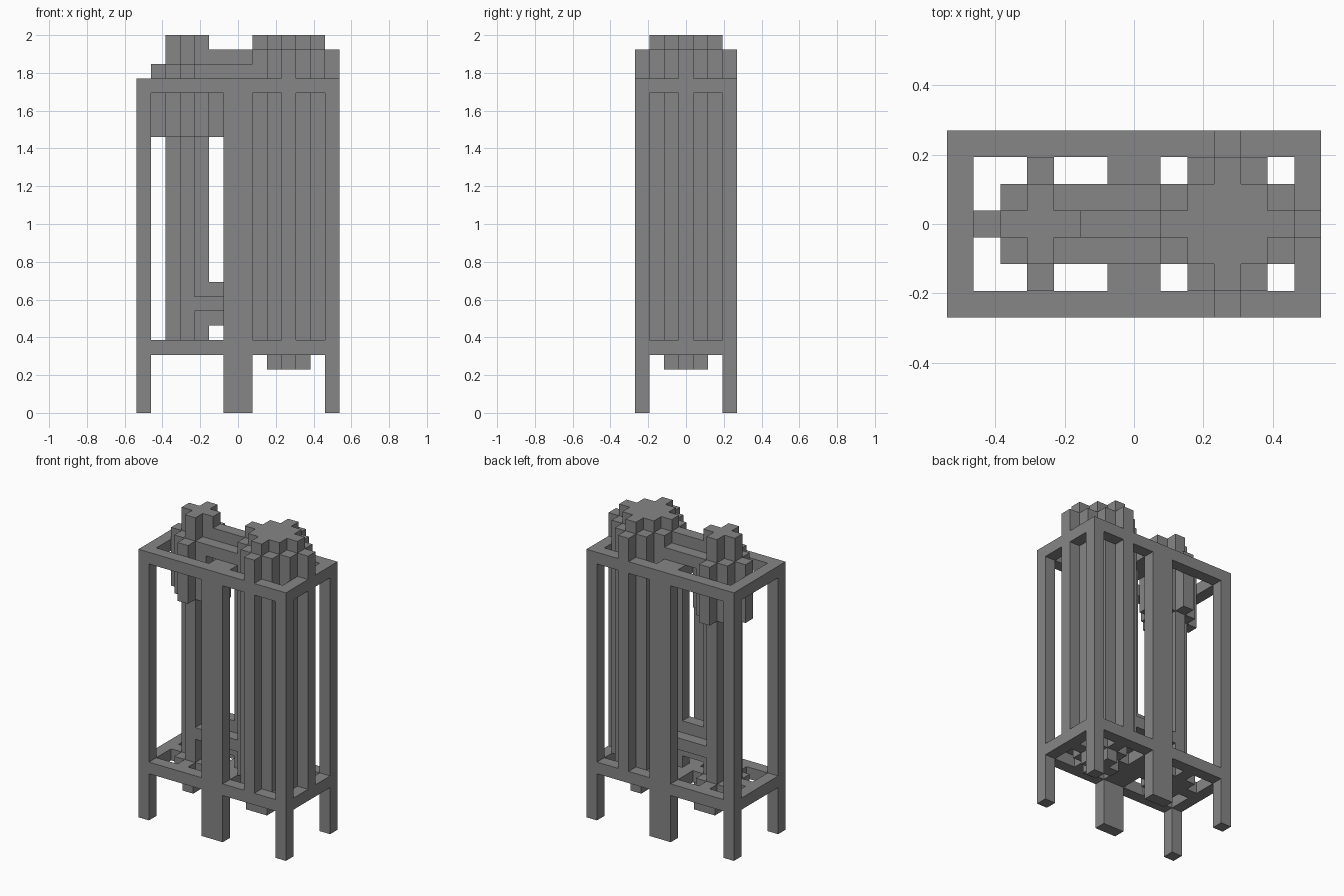
import bpy
import bmesh
from math import pi
from mathutils import Matrix, Vector

U = 1 / 13  # one block

if "Cube" in bpy.data.objects:
    bpy.data.objects.remove(bpy.data.objects["Cube"], do_unlink=True)

grey = bpy.data.materials.new("plain_grey")
grey.use_nodes = True
COLOUR = (0.24, 0.24, 0.24, 1)
grey.diffuse_color = COLOUR
grey.node_tree.nodes["Principled BSDF"].inputs["Base Color"].default_value = COLOUR


def finish(name, bm):
    """Turn a block-unit bmesh into a flat-shaded object."""
    bmesh.ops.scale(bm, vec=(U, U, U), verts=bm.verts)
    bmesh.ops.recalc_face_normals(bm, faces=bm.faces)
    mesh = bpy.data.meshes.new(name)
    bm.to_mesh(mesh)
    bm.free()
    mesh.materials.append(grey)
    obj = bpy.data.objects.new(name, mesh)
    bpy.context.collection.objects.link(obj)


def box(name, centre, size):
    bm = bmesh.new()
    matrix = Matrix.Translation(centre) @ Matrix.Diagonal((*size, 1))
    bmesh.ops.create_cube(bm, size=1, matrix=matrix)
    finish(name, bm)


def stepped_outline(r):
    """Blocky round section, r blocks out from its centre block."""
    quarter = [(r - i + 0.5, i + s) for i in range(r + 1) for s in (-0.5, 0.5)][1:]
    points = []
    for turn in range(4):
        points += quarter
        quarter = [(-y, x) for x, y in quarter]
    return points


def add_prism(bm, r, low, high, matrix):
    verts = [bm.verts.new(matrix @ Vector((x, y, low))) for x, y in stepped_outline(r)]
    base = bm.faces.new(verts)
    out = bmesh.ops.extrude_face_region(bm, geom=[base], use_keep_orig=True)
    top = [v for v in out["geom"] if isinstance(v, bmesh.types.BMVert)]
    shift = matrix.to_3x3() @ Vector((0, 0, high - low))
    bmesh.ops.translate(bm, vec=shift, verts=top)


def tank(name, x, sections):
    bm = bmesh.new()
    for r, low, high in sections:
        add_prism(bm, r, low, high, Matrix.Translation((x, 0, 0)))
    finish(name, bm)


def pipe(name, z):
    bm = bmesh.new()
    add_prism(bm, 1, -3.5, 3.5, Matrix.Translation((0, 0, z)) @ Matrix.Rotation(pi / 2, 4, "Y"))
    finish(name, bm)


# Frame posts: corners and wide middle posts
for y, depth in ((-3, "front"), (3, "back")):
    box(f"{depth}_middle_post", (0, y, 11.5), (2, 1, 23))
    for x, side in ((-6.5, "right"), (6.5, "left")):
        box(f"{depth}_{side}_post", (x, y, 11.5), (1, 1, 23))

# Frame rails at two levels, with a cross beam in the middle
for z, level in ((4.5, "lower"), (22.5, "upper")):
    box(f"{level}_cross_beam", (0, 0, z), (2, 5, 1))
    for x, side in ((-1, "right"), (1, "left")):
        box(f"{level}_{side}_end_rail", (x * 6.5, 0, z), (1, 5, 1))
        for y, depth in ((-3, "front"), (3, "back")):
            box(f"{level}_{depth}_{side}_rail", (x * 3.5, y, z), (5, 1, 1))

# Large tank with stepped ends, and slim column with a wide collar
tank("large_tank", 3.5, ((1, 3, 4), (2, 4, 5), (3, 5, 25), (2, 25, 26)))
tank("slim_column", -3.5, ((2, 4, 5), (1, 5, 19), (2, 19, 24), (1, 24, 26)))

# Pipes joining the two vessels
pipe("lower_pipe", 7.5)
pipe("upper_pipe", 23.5)
